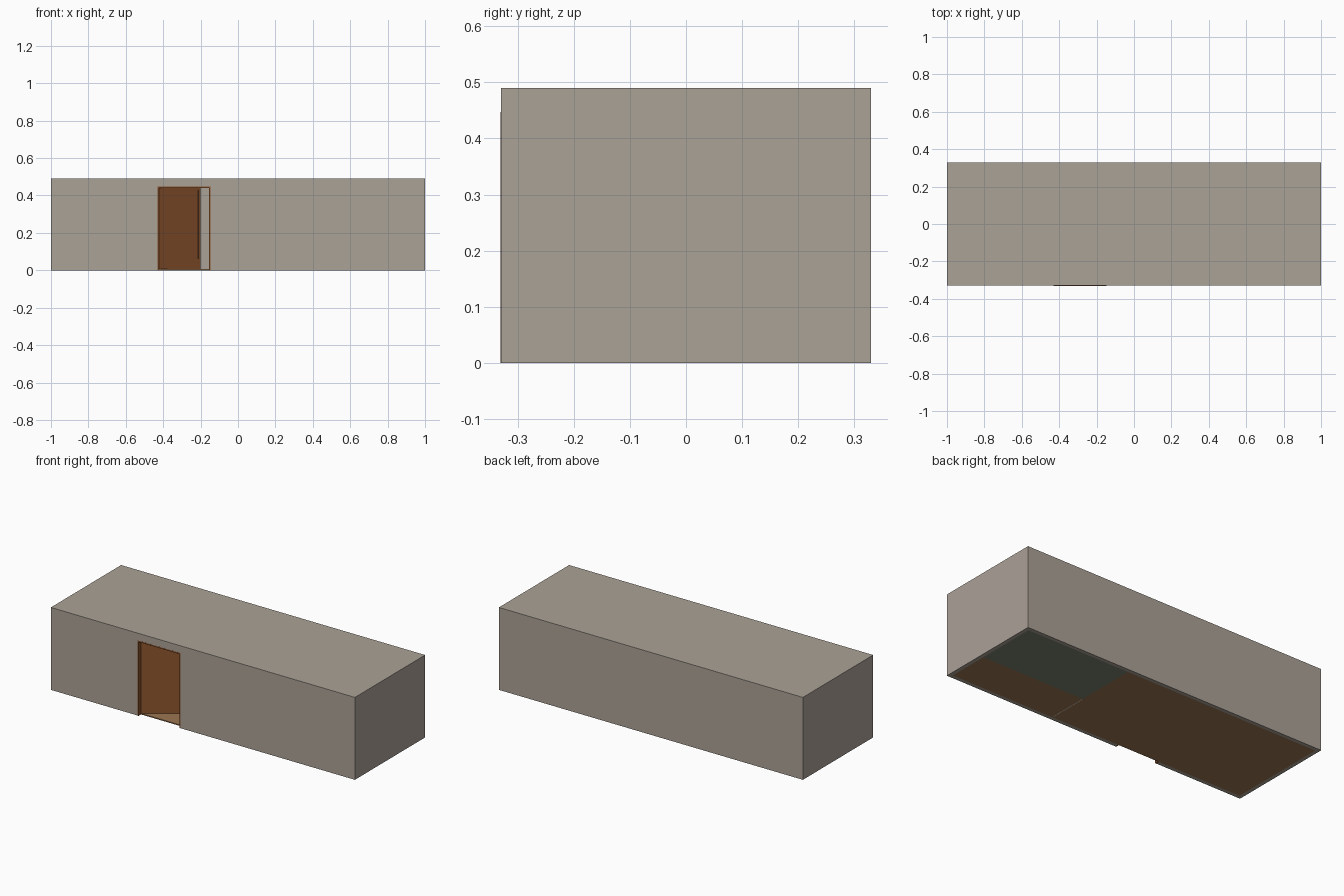
import bpy, math
from mathutils import Matrix

if "Cube" in bpy.data.objects:
    bpy.data.objects.remove(bpy.data.objects["Cube"])

L, W, H, T = 1.0, 0.33, 0.49, 0.022     # half length, half width, height, wall thickness
DX0, DX1, DH = -0.43, -0.147, 0.447     # entrance opening
PX, PY = 0.30, -0.06                    # inner room corner


def mat(name, c):
    m = bpy.data.materials.new(name)
    m.diffuse_color = (*c, 1)
    m.use_nodes = True
    m.node_tree.nodes["Principled BSDF"].inputs["Base Color"].default_value = m.diffuse_color
    return m


wall_m = mat("warm_grey_plaster", (0.41, 0.36, 0.31))
wood_m = mat("door_wood", (0.27, 0.092, 0.028))
floor_m = mat("brown_floor", (0.33, 0.18, 0.085))
tile_m = mat("green_grey_tile", (0.20, 0.215, 0.16))
dark_m = mat("dark_wood", (0.06, 0.025, 0.01))
sill_m = mat("pale_threshold", (0.60, 0.45, 0.30))


def box(name, lo, hi, m):
    x0, y0, z0 = lo
    x1, y1, z1 = hi
    v = [(x, y, z) for z in (z0, z1) for x, y in ((x0, y0), (x1, y0), (x1, y1), (x0, y1))]
    f = [(3, 2, 1, 0), (4, 5, 6, 7)] + [(i, (i + 1) % 4, (i + 1) % 4 + 4, i + 4) for i in range(4)]
    me = bpy.data.meshes.new(name)
    me.from_pydata(v, [], f)
    me.materials.append(m)
    ob = bpy.data.objects.new(name, me)
    bpy.context.collection.objects.link(ob)
    return ob


# Outer walls
box("left_wall", (-L, -W + T, 0), (-L + T, W, H), wall_m)
box("right_wall", (L - T, -W + T, 0), (L, W - T, H), wall_m)
box("back_wall", (-L + T, W - T, 0), (L, W, H), wall_m)
box("front_wall_left", (-L, -W, 0), (DX0, -W + T, H), wall_m)
box("front_wall_right", (DX1, -W, 0), (L, -W + T, H), wall_m)
box("front_wall_above_door", (DX0, -W, DH), (DX1, -W + T, H), wall_m)

# Roof panel set between the walls
box("roof", (-L + T, -W + T, H - T), (L - T, W - T, H), wall_m)

# Floors
F = 0.006
box("main_floor", (-L + T, -W + T, 0), (PX, W - T, F), floor_m)
box("hall_floor", (PX, -W + T, 0), (L - T, PY, F), floor_m)
box("tiled_floor", (PX, PY, 0), (L - T, W - T, F), tile_m)
box("inner_threshold", (PX - 0.005, -0.30, -0.0005), (PX + 0.003, PY, F + 0.001), sill_m)

# Inner partitions
box("partition_cross", (PX - 0.008, PY, F), (PX + 0.008, W - T, H - T), wall_m)
box("partition_long", (PX, PY - 0.008, F), (L - T, PY + 0.008, H - T), wall_m)

# Door frame, lining the opening
J = 0.008
for n, x in (("left_jamb", DX0), ("right_jamb", DX1 - J)):
    box(n, (x, -W - 0.0005, 0), (x + J, -W + T, DH), wood_m)
box("door_head", (DX0, -W - 0.0005, DH - J), (DX1, -W + T, DH), wood_m)

# Door leaf swung inward, with a dark strip near its free edge
swing = Matrix.Translation((DX0 + J, -W + T, 0)) @ Matrix.Rotation(math.radians(35), 4, 'Z')
box("door_leaf", (0, 0, 0.003), (0.272, 0.012, DH - J), wood_m).matrix_world = swing
box("door_edge_strip", (0.250, -0.003, 0.06), (0.257, 0.001, 0.43), dark_m).matrix_world = swing
